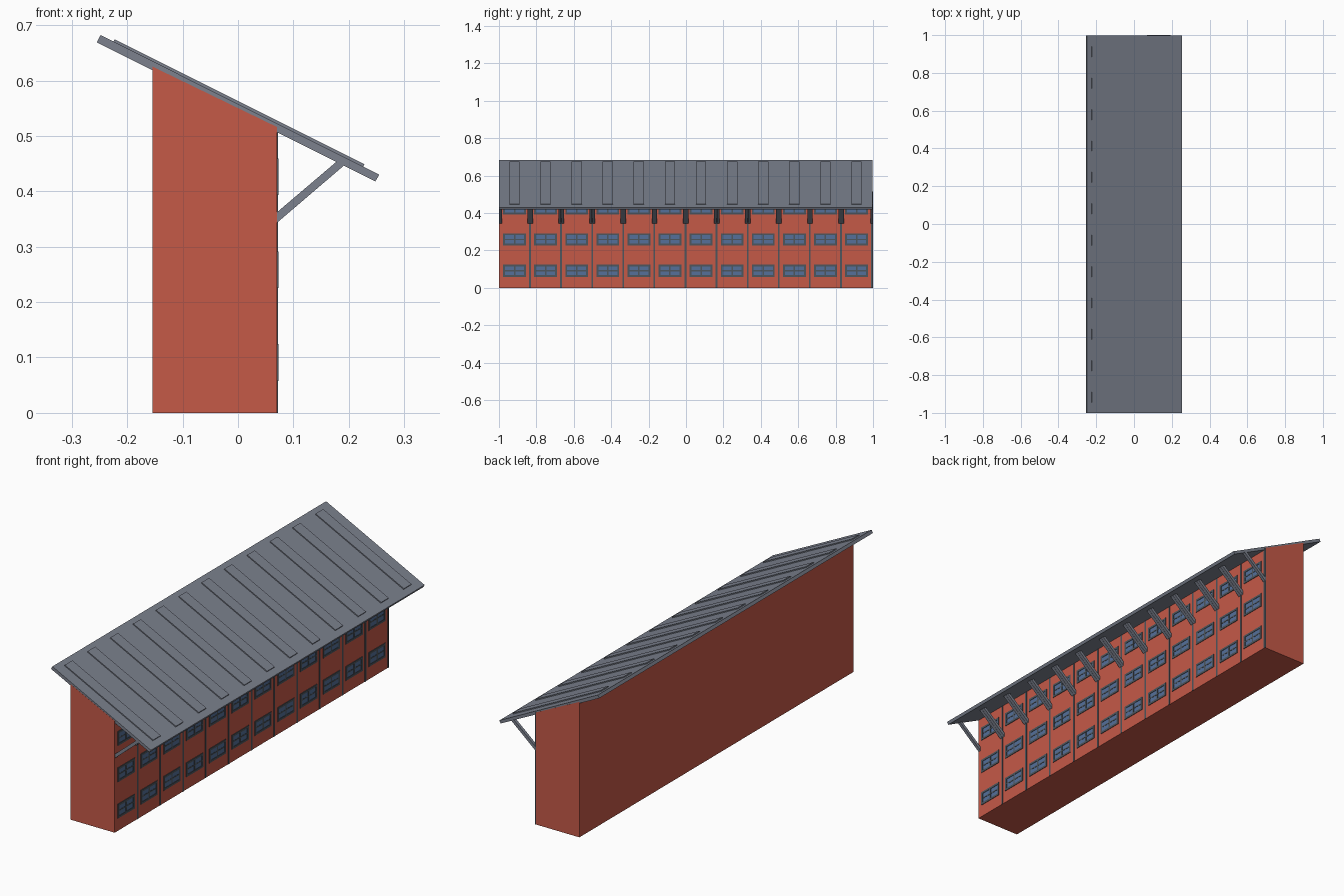
import bpy, bmesh

if "Cube" in bpy.data.objects:
    bpy.data.objects.remove(bpy.data.objects["Cube"])

BAYS = 12
PITCH = 1.995 / BAYS          # width of one bay
WALL_X = 0.0705               # window wall plane


def material(name, r, g, b):
    m = bpy.data.materials.new(name)
    m.diffuse_color = (r, g, b, 1)
    m.use_nodes = True
    m.node_tree.nodes["Principled BSDF"].inputs["Base Color"].default_value = m.diffuse_color
    return m


BRICK = material("brick red", 0.56, 0.10, 0.064)
SLATE = material("slate grey", 0.20, 0.22, 0.27)
FRAME = material("dark frame grey", 0.075, 0.092, 0.11)
GLASS = material("window blue", 0.09, 0.16, 0.32)


def add_prism(bm, profile, y0, y1):
    """Extrude an xz profile from y0 to y1."""
    front = [bm.verts.new((x, y0, z)) for x, z in profile]
    back = [bm.verts.new((x, y1, z)) for x, z in profile]
    bm.faces.new(front)
    bm.faces.new(back[::-1])
    n = len(profile)
    for i in range(n):
        j = (i + 1) % n
        bm.faces.new((front[i], back[i], back[j], front[j]))


def add_box(bm, x0, x1, y0, y1, z0, z1):
    add_prism(bm, [(x0, z0), (x1, z0), (x1, z1), (x0, z1)], y0, y1)


def finish(bm, name, mat):
    bmesh.ops.recalc_face_normals(bm, faces=bm.faces)
    me = bpy.data.meshes.new(name)
    bm.to_mesh(me)
    bm.free()
    ob = bpy.data.objects.new(name, me)
    ob.data.materials.append(mat)
    bpy.context.collection.objects.link(ob)


def bay_centre(i):
    return -1 + PITCH * (i + 0.5)


# main wall block with sloping top
bm = bmesh.new()
add_prism(bm, [(-0.154, 0), (WALL_X, 0), (WALL_X, 0.516), (-0.154, 0.625)], -1, 0.9975)
finish(bm, "wall_block", BRICK)

# sloping roof slab
bm = bmesh.new()
add_prism(bm, [(-0.255, 0.669), (0.248, 0.418), (0.255, 0.430), (-0.248, 0.682)], -0.9995, 0.997)
finish(bm, "roof_slab", SLATE)

# raised roof panels, one per bay
bm = bmesh.new()
for i in range(BAYS):
    y = bay_centre(i)
    add_prism(bm, [(-0.226, 0.667), (0.225, 0.442), (0.228, 0.449), (-0.223, 0.6745)],
              y - 0.0275, y + 0.0275)
finish(bm, "roof_panels", SLATE)

# thin vertical joints at the right edge of each bay
bm = bmesh.new()
for i in range(BAYS):
    y = bay_centre(i) + PITCH / 2
    add_box(bm, WALL_X - 0.004, WALL_X + 0.0015, y - 0.005, y + 0.004, 0, 0.516)
finish(bm, "wall_joints", FRAME)

# diagonal roof struts, one on each side of every bay
bm = bmesh.new()
for i in range(BAYS):
    for side in (-1, 1):
        y = bay_centre(i) + side * (PITCH / 2 - 0.0075)
        if i == BAYS - 1 and side == 1:
            y += 0.005
        add_prism(bm, [(0.069, 0.342), (0.193, 0.448), (0.179, 0.4545), (0.069, 0.361)],
                  y - 0.0065, y + 0.0075)
finish(bm, "roof_struts", SLATE)

# windows: frame bars around a two by two glass plate
frames, panes = bmesh.new(), bmesh.new()
HALF_W, HALF_H, BAR = 0.061, 0.033, 0.010
for i in range(BAYS):
    y = bay_centre(i)
    for row in range(3):
        z = 0.091 + row * 0.1675
        x0, x1 = WALL_X - 0.002, WALL_X + 0.0025
        for s in (-1, 1):
            ya, yb = sorted((y + s * HALF_W, y + s * (HALF_W - BAR)))
            add_box(frames, x0, x1, ya, yb, z - HALF_H, z + HALF_H)
            za, zb = sorted((z + s * HALF_H, z + s * (HALF_H - BAR)))
            add_box(frames, x0, x1, y - HALF_W + BAR, y + HALF_W - BAR, za, zb)
        # glazing bars
        add_box(frames, x0, x1 - 0.0005, y - 0.004, y + 0.004, z - HALF_H + BAR, z + HALF_H - BAR)
        add_box(frames, x0, x1 - 0.0007, y - HALF_W + BAR, y + HALF_W - BAR, z - 0.003, z + 0.003)
        add_box(panes, x0, WALL_X + 0.0008, y - HALF_W + 0.005, y + HALF_W - 0.005,
                z - HALF_H + 0.005, z + HALF_H - 0.005)
finish(frames, "window_frames", FRAME)
finish(panes, "window_panes", GLASS)
